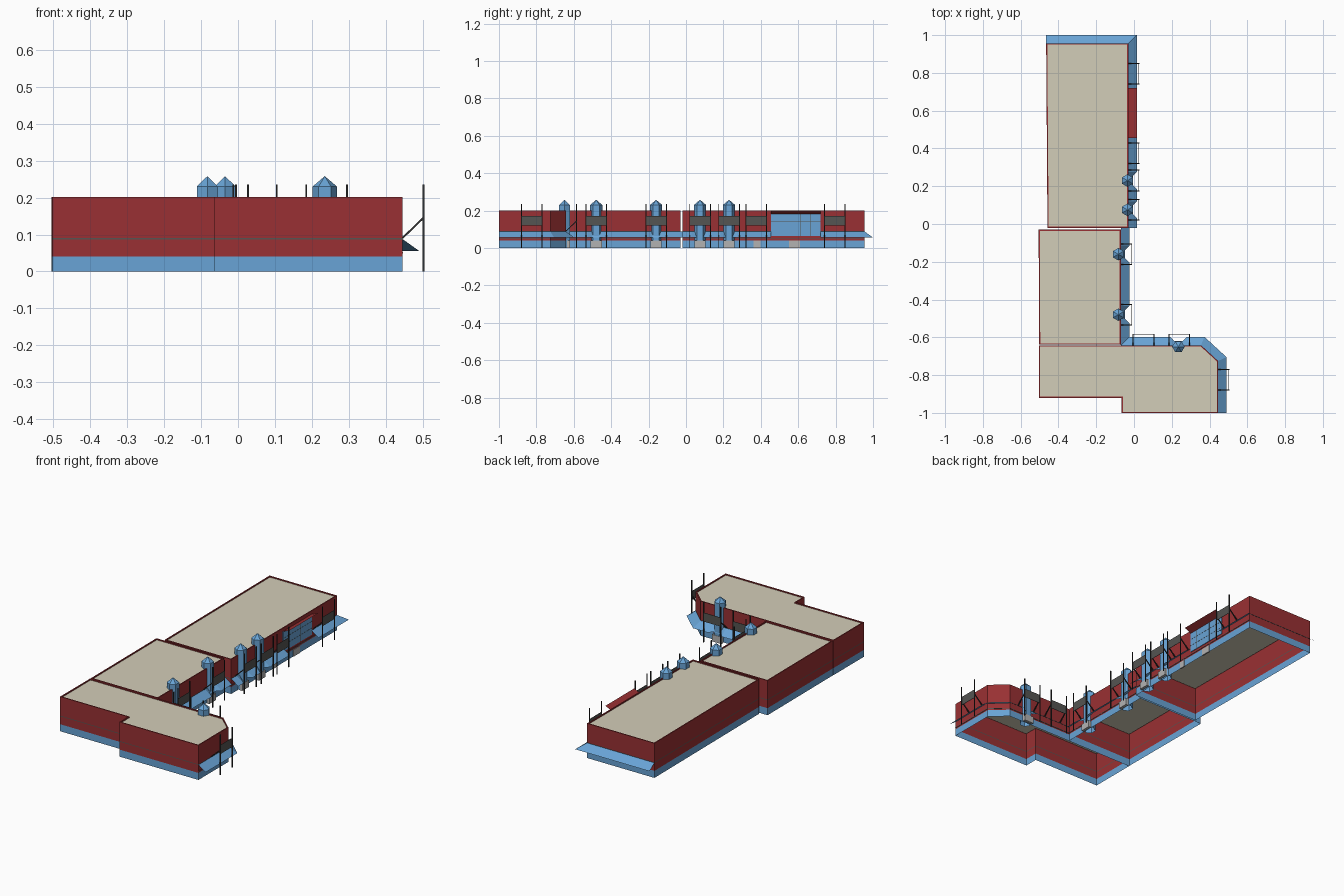
import bpy, bmesh, math
from mathutils import Vector, Matrix

if "Cube" in bpy.data.objects:
    bpy.data.objects.remove(bpy.data.objects["Cube"])


def material(name, rgb):
    m = bpy.data.materials.new(name)
    m.diffuse_color = (*rgb, 1)
    m.use_nodes = True
    m.node_tree.nodes["Principled BSDF"].inputs["Base Color"].default_value = m.diffuse_color
    return m


RED = material("red_wall", (0.32, 0.03, 0.033))
BLUE = material("blue_glass", (0.14, 0.37, 0.67))
ROOF = material("roof_beige", (0.65, 0.61, 0.48))
DARK = material("dark_metal", (0.03, 0.03, 0.03))
GREY = material("sign_grey", (0.09, 0.09, 0.085))
DOOR = material("door_grey", (0.45, 0.45, 0.45))


def finish(bm, name, *mats):
    me = bpy.data.meshes.new(name)
    bm.to_mesh(me)
    bm.free()
    for m in mats:
        me.materials.append(m)
    ob = bpy.data.objects.new(name, me)
    bpy.context.collection.objects.link(ob)
    return ob


def offset(pts, depths, closed):
    """Mitred offset to the left of the travel direction."""
    out, n = [], len(pts)
    for i, p in enumerate(pts):
        p = Vector(p)
        dirs = []
        if closed or i > 0:
            dirs.append((p - Vector(pts[i - 1])).normalized())
        if closed or i < n - 1:
            dirs.append((Vector(pts[(i + 1) % n]) - p).normalized())
        norms = [Vector((-d.y, d.x)) for d in dirs]
        m = (norms[0] + norms[-1]).normalized()
        out.append(p + m * depths[i] / m.dot(norms[0]))
    return out


def bar(bm, a, b, w, h=None):
    """Square bar from a to b."""
    a, b = Vector(a), Vector(b)
    q = (b - a).to_track_quat('Z', 'Y').to_matrix().to_4x4()
    mat = Matrix.Translation((a + b) / 2) @ q @ Matrix.Diagonal((w, h or w, (b - a).length, 1))
    bmesh.ops.create_cube(bm, size=1, matrix=mat)


def box(bm, lo, hi):
    lo, hi = Vector(lo), Vector(hi)
    bmesh.ops.create_cube(bm, size=1, matrix=Matrix.Translation((lo + hi) / 2)
                          @ Matrix.Diagonal((*(hi - lo), 1)))


def building(name, pts):
    """Open-bottomed block: banded walls, parapet rim and sunken roof."""
    bm = bmesh.new()
    inner = offset(pts, [-0.006] * len(pts), True)
    rings = [(pts, 0), (pts, 0.041), (pts, 0.087), (pts, 0.091),
             (pts, 0.202), (inner, 0.202), (inner, 0.196)]
    loops = [[bm.verts.new((p[0], p[1], z)) for p in r] for r, z in rings]
    n = len(pts)
    for (lo, hi), mi in zip(zip(loops, loops[1:]), (1, 0, 3, 0, 0, 0)):
        for i in range(n):
            j = (i + 1) % n
            bm.faces.new((lo[j], lo[i], hi[i], hi[j])).material_index = mi
    bm.faces.new(loops[-1][::-1]).material_index = 2
    finish(bm, name, RED, BLUE, ROOF, GREY)


building("north_block", [(-0.465, 0.955), (-0.03, 0.955), (-0.03, -0.02), (-0.458, -0.02)])
building("middle_block", [(-0.505, -0.03), (-0.07, -0.03), (-0.07, -0.638), (-0.502, -0.638)])
building("south_block", [(-0.503, -0.642), (0.355, -0.642), (0.445, -0.725), (0.445, -1.0),
                         (-0.065, -1.0), (-0.065, -0.92), (-0.503, -0.92)])


# Awnings: sloping mitred sheets that pinch in around each turret
def notch(c, fixed, axis):
    pts = []
    for o, d in ((-0.045, 0.045), (-0.022, 0.022), (0.022, 0.022), (0.045, 0.045)):
        pts.append(((fixed, c - o), d) if axis == 'y' else ((c + o, fixed), d))
    return pts


def awning(name, items):
    full = [i if isinstance(i[0], tuple) else (i, 0.045) for i in items]
    pts, depths = [f[0] for f in full], [f[1] for f in full]
    outer = offset(pts, depths, False)
    bm = bmesh.new()
    a = [bm.verts.new((p[0], p[1], 0.088)) for p in pts]
    b = [bm.verts.new((p.x, p.y, 0.056)) for p in outer]
    for i in range(len(a) - 1):
        bm.faces.new((a[i], b[i], b[i + 1], a[i + 1]))
    bmesh.ops.recalc_face_normals(bm, faces=bm.faces)
    if sum(f.normal.z for f in bm.faces) < 0:
        bmesh.ops.reverse_faces(bm, faces=bm.faces)
    finish(bm, name, BLUE)


awning("north_awning", [(-0.465, 0.955), (-0.03, 0.955), (-0.03, 0.72)])
awning("upper_awning", [(-0.03, 0.455), *notch(0.23, -0.03, 'y'),
                        *notch(0.075, -0.03, 'y'), (-0.03, -0.02)])
awning("lower_awning", [(-0.07, -0.02), *notch(-0.16, -0.07, 'y'), *notch(-0.48, -0.07, 'y'),
                        (-0.07, -0.642), *notch(0.235, -0.642, 'x'), (0.355, -0.642),
                        (0.445, -0.725), (0.445, -1.0)])

# Hexagonal entrance turrets with pointed roofs, and their doors
EAST, NORTH = Vector((1, 0, 0)), Vector((0, 1, 0))
bm, doors = bmesh.new(), bmesh.new()
for x, y, n in ((-0.035, 0.23, EAST), (-0.035, 0.075, EAST), (-0.083, -0.16, EAST),
                (-0.083, -0.48, EAST), (0.235, -0.65, NORTH)):
    turn = Matrix.Rotation(0 if n is NORTH else math.pi / 2, 4, 'Z')
    for r2, z0, z1 in ((0.033, 0, 0.23), (0, 0.23, 0.258)):
        res = bmesh.ops.create_cone(bm, segments=6, cap_ends=False, radius1=0.033, radius2=r2,
                                    depth=z1 - z0)
        vs = res["verts"]
        # put a vertex on the wall line so one face looks outward
        v0 = max(vs, key=lambda v: v.co.xy.length).co
        spin = Matrix.Rotation(-math.atan2(v0.y, v0.x), 4, 'Z')
        bmesh.ops.transform(bm, verts=vs,
                            matrix=Matrix.Translation((x, y, (z0 + z1) / 2)) @ turn @ spin)
    c, t = Vector((x, y, 0)) + n * 0.025, Vector((n.y, n.x, 0))
    box(doors, c - t * 0.03 - n * 0.01, c + t * 0.03 + n * 0.006 + Vector((0, 0, 0.04)))
bmesh.ops.remove_doubles(bm, verts=bm.verts, dist=0.0005)
finish(bm, "turrets", BLUE)
for y in (0.38, 0.58):
    box(doors, (-0.035, y - 0.03 if y > 0.5 else y - 0.018, 0),
        (-0.027, y + 0.03 if y > 0.5 else y + 0.018, 0.04))
finish(doors, "doors", DOOR)

# Sign boards hung between pairs of braced poles
poles, signs = bmesh.new(), bmesh.new()
for x, y, n in ((-0.03, 0.795, EAST), (-0.03, 0.375, EAST), (-0.03, 0.23, EAST),
                (-0.03, 0.075, EAST), (-0.07, -0.16, EAST), (-0.07, -0.48, EAST),
                (0.05, -0.642, NORTH), (0.24, -0.642, NORTH), (0.445, -0.825, EAST)):
    t, up, w = Vector((n.y, n.x, 0)), Vector((0, 0, 1)), Vector((x, y, 0))
    for s in (-0.055, 0.055):
        foot = w + t * s + n * 0.057
        bar(poles, foot, foot + up * 0.235, 0.005)
        bar(poles, w + t * s + up * 0.09, foot + up * 0.145, 0.005)
    c = w + n * 0.056
    box(signs, c - t * 0.053 + up * 0.12 - n * 0.001, c + t * 0.053 + up * 0.172 + n * 0.001)
finish(poles, "sign_poles", DARK)
finish(signs, "sign_boards", GREY)

# Big window with glazing bars under an up-tilted canopy
bm = bmesh.new()
box(bm, (-0.034, 0.455, 0.065), (-0.026, 0.72, 0.182))
finish(bm, "big_window", BLUE)
bm = bmesh.new()
for i in range(1, 5):
    y = 0.455 + 0.265 * i / 5
    bar(bm, (-0.026, y, 0.065), (-0.026, y, 0.182), 0.0015)
for z in (0.104, 0.143):
    bar(bm, (-0.026, 0.455, z), (-0.026, 0.72, z), 0.0015)
finish(bm, "window_bars", GREY)
bm = bmesh.new()
bm.faces.new([bm.verts.new(p) for p in ((-0.03, 0.455, 0.182), (0.016, 0.455, 0.202),
                                        (0.016, 0.72, 0.202), (-0.03, 0.72, 0.182))])
finish(bm, "window_canopy", RED)

# Thin trim line above the shop fronts
bm = bmesh.new()
for a, b in (((-0.03, 0.955), (-0.03, -0.02)), ((-0.07, -0.03), (-0.07, -0.64)),
             ((-0.07, -0.642), (0.355, -0.642)), ((0.355, -0.642), (0.445, -0.725)),
             ((0.445, -0.725), (0.445, -1.0))):
    bar(bm, (*a, 0.05), (*b, 0.05), 0.004)
finish(bm, "shopfront_trim", GREY)
